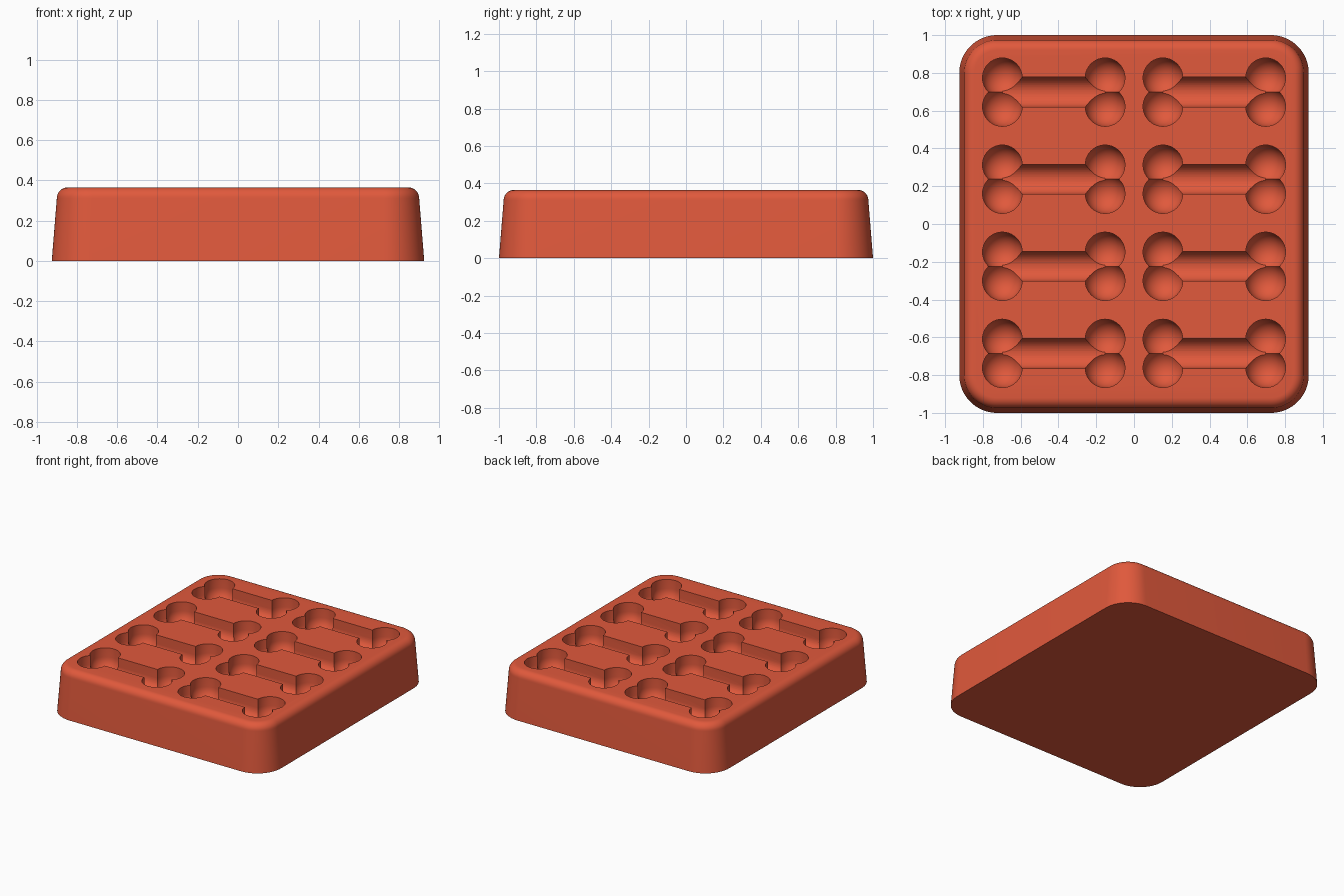
import bpy, bmesh, math
from mathutils import Matrix

cube = bpy.data.objects.get("Cube")
if cube:
    bpy.data.objects.remove(cube, do_unlink=True)

HEIGHT = 0.365
COLOUR = (0.75, 0.1, 0.045, 1)
KNOB_R, SHAFT_R = 0.105, 0.079
HALF_LENGTH, KNOB_OFFSET = 0.272, 0.076
AXIS_Z = HEIGHT - 0.07
BONES = [(x, 0.698 - 0.461 * row) for x in (-0.425, 0.425) for row in range(4)]

clay = bpy.data.materials.new("terracotta_red")
clay.use_nodes = True
clay.diffuse_color = COLOUR
clay.node_tree.nodes["Principled BSDF"].inputs["Base Color"].default_value = COLOUR


def make_object(name, bm):
    bmesh.ops.recalc_face_normals(bm, faces=bm.faces[:])
    mesh = bpy.data.meshes.new(name)
    bm.to_mesh(mesh)
    bm.free()
    mesh.materials.append(clay)
    obj = bpy.data.objects.new(name, mesh)
    bpy.context.collection.objects.link(obj)
    return obj


def rounded_ring(bm, z, inset, corner=0.2, steps=16):
    """Rounded rectangle outline shrunk by inset."""
    ring = []
    cx, cy, r = 0.925 - corner, 1.0 - corner, corner - inset
    for quarter, (sx, sy) in enumerate([(1, 1), (-1, 1), (-1, -1), (1, -1)]):
        for i in range(steps + 1):
            a = math.pi / 2 * (quarter + i / steps)
            ring.append(bm.verts.new((sx * cx + r * math.cos(a), sy * cy + r * math.sin(a), z)))
    return ring


def make_block():
    """Tapered slab with a rounded top rim."""
    rim, taper = 0.055, 0.025
    levels = [(0, 0)]
    for i in range(9):
        a = math.pi / 2 * i / 8
        levels.append((HEIGHT - rim * (1 - math.sin(a)), taper + rim * (1 - math.cos(a))))
    bm = bmesh.new()
    rings = [rounded_ring(bm, z, inset) for z, inset in levels]
    for low, high in zip(rings, rings[1:]):
        for i in range(len(low)):
            j = (i + 1) % len(low)
            bm.faces.new((low[i], low[j], high[j], high[i]))
    bm.faces.new(rings[0])
    bm.faces.new(rings[-1])
    return make_object("bone_mould_tray", bm)


def finish_cutter(name, bm):
    """Keep the rounded lower halves and raise straight walls above them."""
    bmesh.ops.bisect_plane(bm, geom=bm.verts[:] + bm.edges[:] + bm.faces[:], dist=0.0001,
                           plane_co=(0, 0, AXIS_Z), plane_no=(0, 0, 1), clear_outer=True)
    border = [e for e in bm.edges if e.is_boundary]
    raised = bmesh.ops.extrude_edge_only(bm, edges=border)["geom"]
    top = [v for v in raised if isinstance(v, bmesh.types.BMVert)]
    bmesh.ops.translate(bm, verts=top, vec=(0, 0, 0.2))
    bmesh.ops.holes_fill(bm, edges=[e for e in bm.edges if e.is_boundary], sides=0)
    cutter = make_object(name, bm)
    cutter.hide_render = True
    return cutter


def knob_cutter(name, side):
    bm = bmesh.new()
    for x, y in BONES:
        for end in (-1, 1):
            place = Matrix.Translation((x + end * HALF_LENGTH, y + side * KNOB_OFFSET, AXIS_Z))
            bmesh.ops.create_uvsphere(bm, u_segments=40, v_segments=20, radius=KNOB_R, matrix=place)
    return finish_cutter(name, bm)


def shaft_cutter(name):
    bm = bmesh.new()
    for x, y in BONES:
        place = Matrix.Translation((x, y, AXIS_Z)) @ Matrix.Rotation(math.pi / 2, 4, "Y")
        bmesh.ops.create_cone(bm, cap_ends=True, segments=40, radius1=SHAFT_R, radius2=SHAFT_R,
                              depth=2 * HALF_LENGTH, matrix=place)
    return finish_cutter(name, bm)


# Carve the bone-shaped wells into the slab
tray = make_block()
bpy.context.view_layer.objects.active = tray
cutters = [shaft_cutter("shaft_cutter"), knob_cutter("back_knob_cutter", 1),
           knob_cutter("front_knob_cutter", -1)]
for cutter in cutters:
    cut = tray.modifiers.new(cutter.name, "BOOLEAN")
    cut.operation = "DIFFERENCE"
    cut.solver = "EXACT"
    cut.object = cutter
    bpy.ops.object.modifier_apply(modifier=cut.name)
    bpy.data.objects.remove(cutter, do_unlink=True)

# Smooth curves, crisp well rims
bpy.ops.object.select_all(action="DESELECT")
tray.select_set(True)
bpy.ops.object.shade_smooth_by_angle(angle=math.radians(35))
